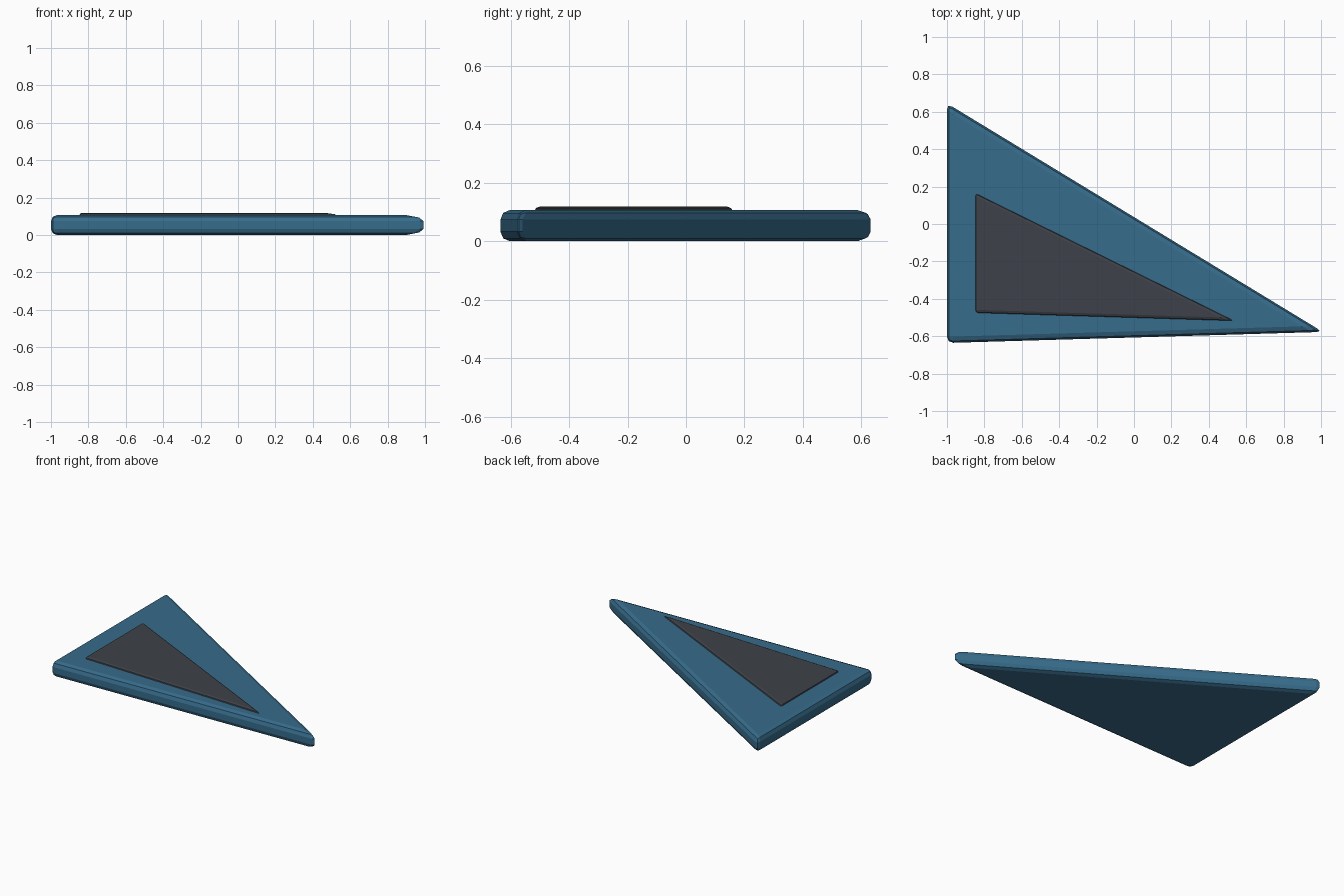
import bpy, bmesh

if "Cube" in bpy.data.objects:
    bpy.data.objects.remove(bpy.data.objects["Cube"])


def material(name, color):
    m = bpy.data.materials.new(name)
    m.diffuse_color = (*color, 1)
    m.use_nodes = True
    m.node_tree.nodes["Principled BSDF"].inputs["Base Color"].default_value = m.diffuse_color
    return m


def triangle_slab(name, points, z0, z1, bevel, mat):
    """Extruded triangle with every edge rounded."""
    bm = bmesh.new()
    face = bm.faces.new([bm.verts.new((x, y, z0)) for x, y in points])
    ext = bmesh.ops.extrude_face_region(bm, geom=[face])
    for v in ext["geom"]:
        if isinstance(v, bmesh.types.BMVert):
            v.co.z = z1
    bmesh.ops.recalc_face_normals(bm, faces=bm.faces)
    mesh = bpy.data.meshes.new(name)
    bm.to_mesh(mesh)
    bm.free()
    obj = bpy.data.objects.new(name, mesh)
    bpy.context.collection.objects.link(obj)
    mesh.materials.append(mat)
    mod = obj.modifiers.new("rounded_edges", 'BEVEL')
    mod.limit_method = 'NONE'
    mod.width = bevel
    mod.segments = 2
    return obj


blue = material("blue", (0.038, 0.15, 0.26))
dark = material("dark_grey", (0.048, 0.053, 0.065))

# Main triangular plate
triangle_slab("plate", [(-1, -0.636), (1.01, -0.577), (-1, 0.645)],
              0.0, 0.107, 0.033, blue)

# Raised inlay panel, partly sunk in the plate
triangle_slab("inlay_panel", [(-0.85, -0.477), (0.545, -0.52), (-0.85, 0.168)],
              0.06, 0.119, 0.018, dark)
